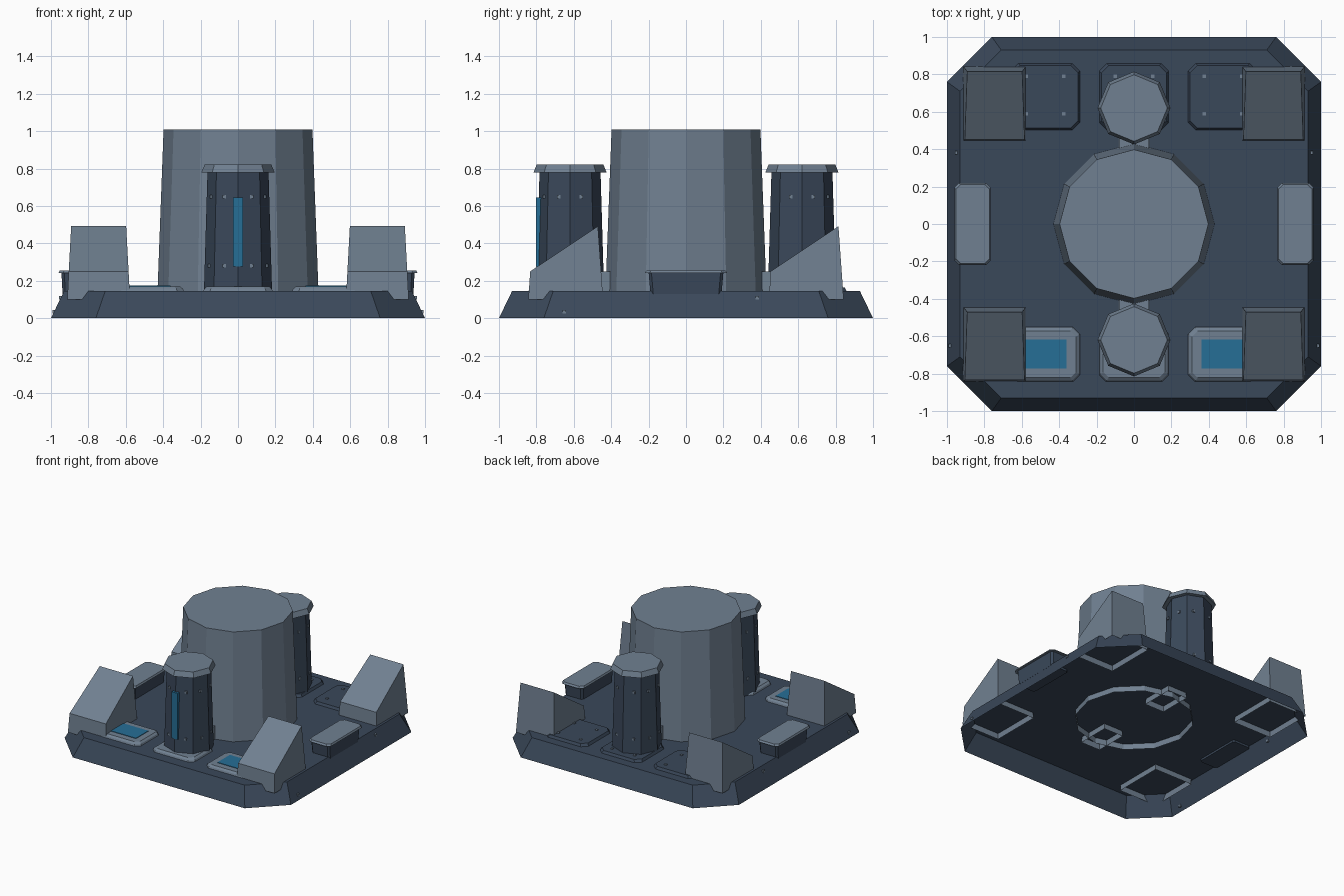
import bpy, bmesh, math

if "Cube" in bpy.data.objects:
    bpy.data.objects.remove(bpy.data.objects["Cube"])


def srgb(r, g, b):
    def lin(c):
        c /= 255
        return c / 12.92 if c <= 0.04045 else ((c + 0.055) / 1.055) ** 2.4
    return (lin(r), lin(g), lin(b), 1)


def material(name, rgb):
    m = bpy.data.materials.new(name)
    m.diffuse_color = srgb(*rgb)
    m.use_nodes = True
    m.node_tree.nodes["Principled BSDF"].inputs["Base Color"].default_value = m.diffuse_color
    return m


LIGHT = material("light_grey_metal", (112, 128, 145))
DARK = material("dark_navy_metal", (58, 72, 90))
BLUE = material("blue_glow", (38, 110, 150))


def loft(name, rings, mat, bottom=False):
    """Skin a stack of rings (counter-clockwise, low to high) and cap the top."""
    bm = bmesh.new()
    vs = [[bm.verts.new(p) for p in ring] for ring in rings]
    n = len(rings[0])
    for a, b in zip(vs, vs[1:]):
        for i in range(n):
            j = (i + 1) % n
            bm.faces.new((a[i], a[j], b[j], b[i]))
    bm.faces.new(vs[-1])
    if bottom:
        bm.faces.new(vs[0][::-1])
    me = bpy.data.meshes.new(name)
    bm.to_mesh(me)
    bm.free()
    me.materials.append(mat)
    ob = bpy.data.objects.new(name, me)
    bpy.context.collection.objects.link(ob)
    return ob


def circle(cx, cy, r, z, n):
    return [(cx + r * math.cos(2 * math.pi * i / n),
             cy + r * math.sin(2 * math.pi * i / n), z) for i in range(n)]


def rect(cx, cy, hx, hy, z):
    return [(cx - hx, cy - hy, z), (cx + hx, cy - hy, z),
            (cx + hx, cy + hy, z), (cx - hx, cy + hy, z)]


def chamfered(cx, cy, hx, hy, c, z):
    """Rectangle with cut corners."""
    pts = [(-hx + c, -hy), (hx - c, -hy), (hx, -hy + c), (hx, hy - c),
           (hx - c, hy), (-hx + c, hy), (-hx, hy - c), (-hx, -hy + c)]
    return [(cx + x, cy + y, z) for x, y in pts]


def box(name, cx, cy, z0, z1, hx, hy, mat):
    return loft(name, [rect(cx, cy, hx, hy, z0), rect(cx, cy, hx, hy, z1)], mat, True)


def stud(x, y, z, s=0.009):
    box("stud", x, y, z - s, z + s, s, s, LIGHT)


TOP = 0.145

# Base: open-bottomed shell with cut corners and sloping sides
loft("base", [chamfered(0, 0, 1, 1, 0.24, 0),
              chamfered(0, 0, 0.93, 0.93, 0.22, TOP)], DARK)

# Central twelve-sided drum
loft("drum", [circle(0, 0, 0.432, 0.10, 12), circle(0, 0, 0.398, 1.008, 12)], LIGHT)

for s in (-1, 1):
    y = s * 0.62
    # Octagonal pylon with flared cap
    loft("pylon", [circle(0, y, 0.182, TOP, 8), circle(0, y, 0.163, 0.785, 8)], DARK)
    loft("pylon_cap", [circle(0, y, 0.195, 0.78, 8), circle(0, y, 0.192, 0.788, 8),
                       circle(0, y, 0.178, 0.822, 8)], LIGHT, True)
    # Link between pylon and drum
    loft("pylon_link", [rect(0, s * 0.36, 0.085, 0.13, 0.10),
                        rect(0, s * 0.36, 0.08, 0.12, 0.25)], LIGHT)
    # Studs on pylon faces
    for sx in (-1, 1):
        for z, k in ((0.65, 0.0), (0.28, 0.01)):
            stud(sx * 0.073, y + s * (0.136 + k), z)
            for dy in (-0.06, 0.06):
                stud(sx * (0.141 + k), y + dy, z)

# Glowing strip on the front pylon
box("pylon_light_strip", 0, -0.785, 0.275, 0.645, 0.026, 0.016, BLUE)

# Deck plates: light in front, dark at the back
for i in (-1, 0, 1):
    x = i * 0.475
    loft("front_deck_plate", [chamfered(x, -0.697, 0.185, 0.145, 0.035, TOP),
                              chamfered(x, -0.697, 0.18, 0.14, 0.035, 0.158),
                              chamfered(x, -0.697, 0.165, 0.125, 0.03, 0.17)], LIGHT)
    loft("back_deck_plate", [chamfered(x, 0.68, 0.185, 0.178, 0.04, TOP),
                             chamfered(x, 0.68, 0.175, 0.168, 0.04, 0.165)], DARK)
    for sx in (-1, 1):
        for dy in (-0.09, 0.11):
            stud(x + sx * 0.1, 0.68 + dy, 0.162)
    if i:
        box("deck_light_panel", x, -0.695, 0.168, 0.174, 0.115, 0.078, BLUE)

for s in (-1, 1):
    # Side pods with overhanging lids
    loft("side_pod", [chamfered(s * 0.86, 0, 0.078, 0.19, 0.015, 0.13),
                      chamfered(s * 0.86, 0, 0.084, 0.2, 0.015, 0.245)], DARK, True)
    loft("side_pod_lid", [chamfered(s * 0.863, 0, 0.097, 0.22, 0.025, 0.242),
                          chamfered(s * 0.863, 0, 0.09, 0.21, 0.025, 0.256)], LIGHT, True)
    # Corner wedges, all sloping down toward the front
    for y in (-0.643, 0.643):
        x = s * 0.745
        low = rect(x, y, 0.168, 0.2, 0.10)
        mid = rect(x, y, 0.160, 0.190, 0.25)
        high = rect(x, y, 0.147, 0.172, 0.492)
        loft("corner_wedge", [low, mid[:2] + high[2:]], LIGHT)
    # Studs on the sloping base sides
    stud(s * 0.983, -0.65, 0.035)
    stud(s * 0.947, 0.38, 0.11)
